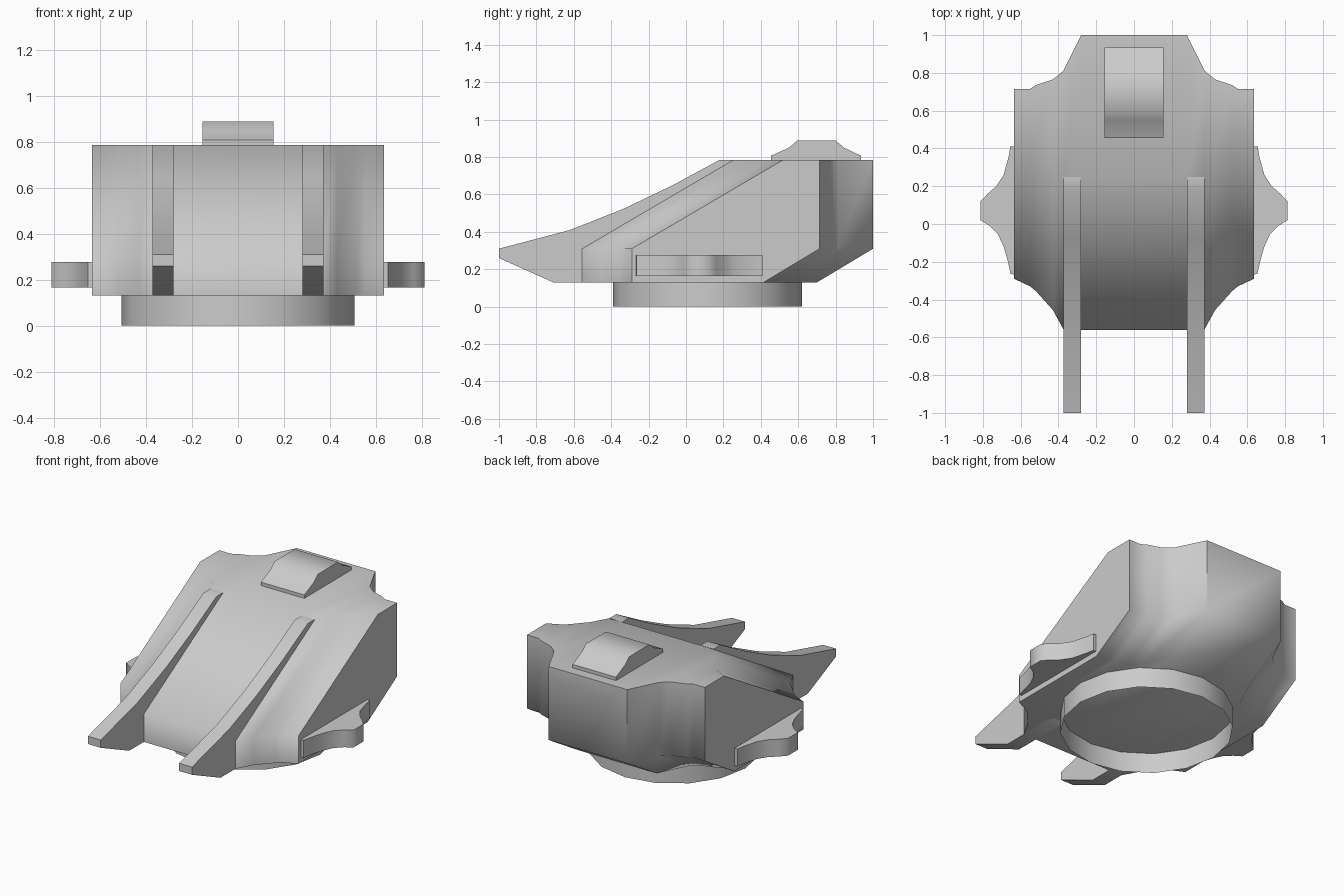
import bpy, bmesh, math

if "Cube" in bpy.data.objects:
    bpy.data.objects.remove(bpy.data.objects["Cube"])


def finish(name, bm, angle=62):
    bmesh.ops.recalc_face_normals(bm, faces=bm.faces)
    me = bpy.data.meshes.new(name)
    bm.to_mesh(me)
    bm.free()
    ob = bpy.data.objects.new(name, me)
    bpy.context.collection.objects.link(ob)
    bpy.ops.object.select_all(action='DESELECT')
    ob.select_set(True)
    bpy.context.view_layer.objects.active = ob
    bpy.ops.object.shade_smooth_by_angle(angle=math.radians(angle))
    return ob


def loft(name, sections, angle=62):
    """Skin matching closed sections and cap both ends."""
    bm = bmesh.new()
    rings = [[bm.verts.new(p) for p in s] for s in sections]
    n = len(rings[0])
    for a, b in zip(rings, rings[1:]):
        for i in range(n):
            j = (i + 1) % n
            bm.faces.new((a[i], a[j], b[j], b[i]))
    bm.faces.new(rings[0])
    bm.faces.new(rings[-1])
    return finish(name, bm, angle)


# Main hull: one sheared side profile per x station (x, front y, back y)
half = [(0.28, -0.56, 1.0), (0.375, -0.555, 0.81), (0.43, -0.455, 0.765),
        (0.52, -0.355, 0.735), (0.55, -0.33, 0.715), (0.635, -0.29, 0.715)]
stations = [(-x, f, b) for x, f, b in reversed(half)] + half
loft("turret_body", [[(x, f, 0.13), (x, f, 0.31), (x, min(f + 0.81, b), 0.785),
                      (x, b, 0.785), (x, b, 0.31), (x, b - 0.3, 0.13)]
                     for x, f, b in stations])

# Two long prongs running down the sloped front
fin = [(-1, 0.31), (-0.62, 0.41), (-0.33, 0.525), (-0.07, 0.65), (0.18, 0.785),
       (0.25, 0.785), (-0.3, 0.13), (-0.71, 0.13), (-1, 0.26)]
for side, s in (("left", -1), ("right", 1)):
    loft("front_prong_" + side,
         [[(s * x, y, z) for y, z in fin] for x in (0.28, 0.372)])

# Side bumpers with flared plan outline
bump = [(0.6, 0.41), (0.655, 0.41), (0.663, 0.36), (0.69, 0.26), (0.73, 0.2),
        (0.775, 0.16), (0.812, 0.12), (0.812, 0.02), (0.765, -0.01),
        (0.72, -0.055), (0.69, -0.12), (0.67, -0.19), (0.653, -0.265), (0.6, -0.27)]
for side, s in (("left", -1), ("right", 1)):
    loft("side_bumper_" + side,
         [[(s * x, y, z) for x, y in bump] for z in (0.165, 0.277)])

# Raised hatch on the roof
hatch = [(0.455, 0.77), (0.455, 0.807), (0.55, 0.85), (0.595, 0.888), (0.8, 0.888),
         (0.845, 0.85), (0.935, 0.807), (0.935, 0.77)]
loft("roof_hatch", [[(x, y, z) for y, z in hatch] for x in (-0.155, 0.155)])

# Open mounting ring underneath
bm = bmesh.new()
bmesh.ops.create_cone(bm, cap_ends=False, segments=16, radius1=0.506,
                      radius2=0.506, depth=0.13)
bmesh.ops.translate(bm, verts=bm.verts, vec=(0, 0.115, 0.065))
finish("mounting_ring", bm)
